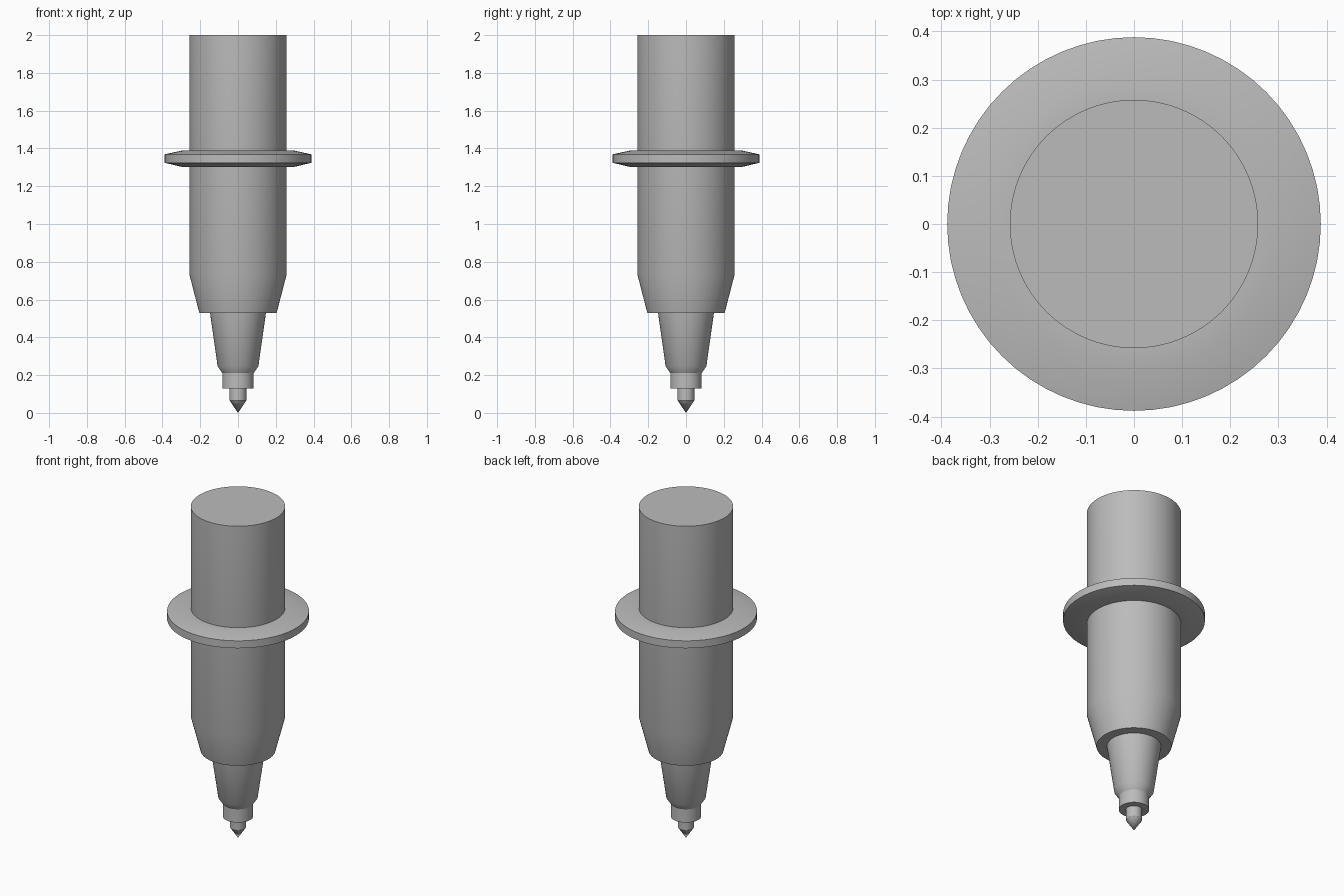
import bpy
import bmesh
import math

cube = bpy.data.objects.get("Cube")
if cube:
    bpy.data.objects.remove(cube, do_unlink=True)

SIDES = 64

grey = bpy.data.materials.new("plain_grey")
grey.use_nodes = True
colour = (0.5, 0.5, 0.5, 1)
grey.diffuse_color = colour
grey.node_tree.nodes["Principled BSDF"].inputs["Base Color"].default_value = colour


def lathe(name, profile):
    """Spin a (radius, height) profile, listed bottom to top, around z."""
    bm = bmesh.new()
    verts = [bm.verts.new((r, 0, z)) for r, z in profile]
    edges = [bm.edges.new(pair) for pair in zip(verts, verts[1:])]
    bmesh.ops.spin(bm, geom=verts + edges, cent=(0, 0, 0), axis=(0, 0, 1),
                   angle=math.tau, steps=SIDES, use_duplicate=False)
    bmesh.ops.remove_doubles(bm, verts=bm.verts, dist=0.0001)
    # Close any open ends with a single flat cap
    bmesh.ops.holes_fill(bm, edges=[e for e in bm.edges if e.is_boundary], sides=0)
    bmesh.ops.recalc_face_normals(bm, faces=bm.faces)
    mesh = bpy.data.meshes.new(name)
    bm.to_mesh(mesh)
    bm.free()
    mesh.materials.append(grey)
    obj = bpy.data.objects.new(name, mesh)
    bpy.context.collection.objects.link(obj)
    bpy.ops.object.select_all(action="DESELECT")
    obj.select_set(True)
    bpy.context.view_layer.objects.active = obj
    bpy.ops.object.shade_smooth_by_angle(angle=math.radians(30))
    return obj


# Main barrel, tapering at its lower end
lathe("barrel", [(0.205, 0.53), (0.258, 0.735), (0.258, 2.0)])

# Flange ring around the barrel with shallow bevelled faces
lathe("flange", [(0.25, 1.303), (0.30, 1.303), (0.388, 1.324),
                 (0.388, 1.369), (0.30, 1.388), (0.25, 1.388)])

# Tapered nose with a chamfered lower end
lathe("nose_cone", [(0.083, 0.21), (0.108, 0.247), (0.148, 0.53)])

# Narrow collar below the nose
lathe("collar", [(0.083, 0.13), (0.083, 0.21)])

# Pointed nib
lathe("nib", [(0, 0), (0.044, 0.066), (0.044, 0.13)])
